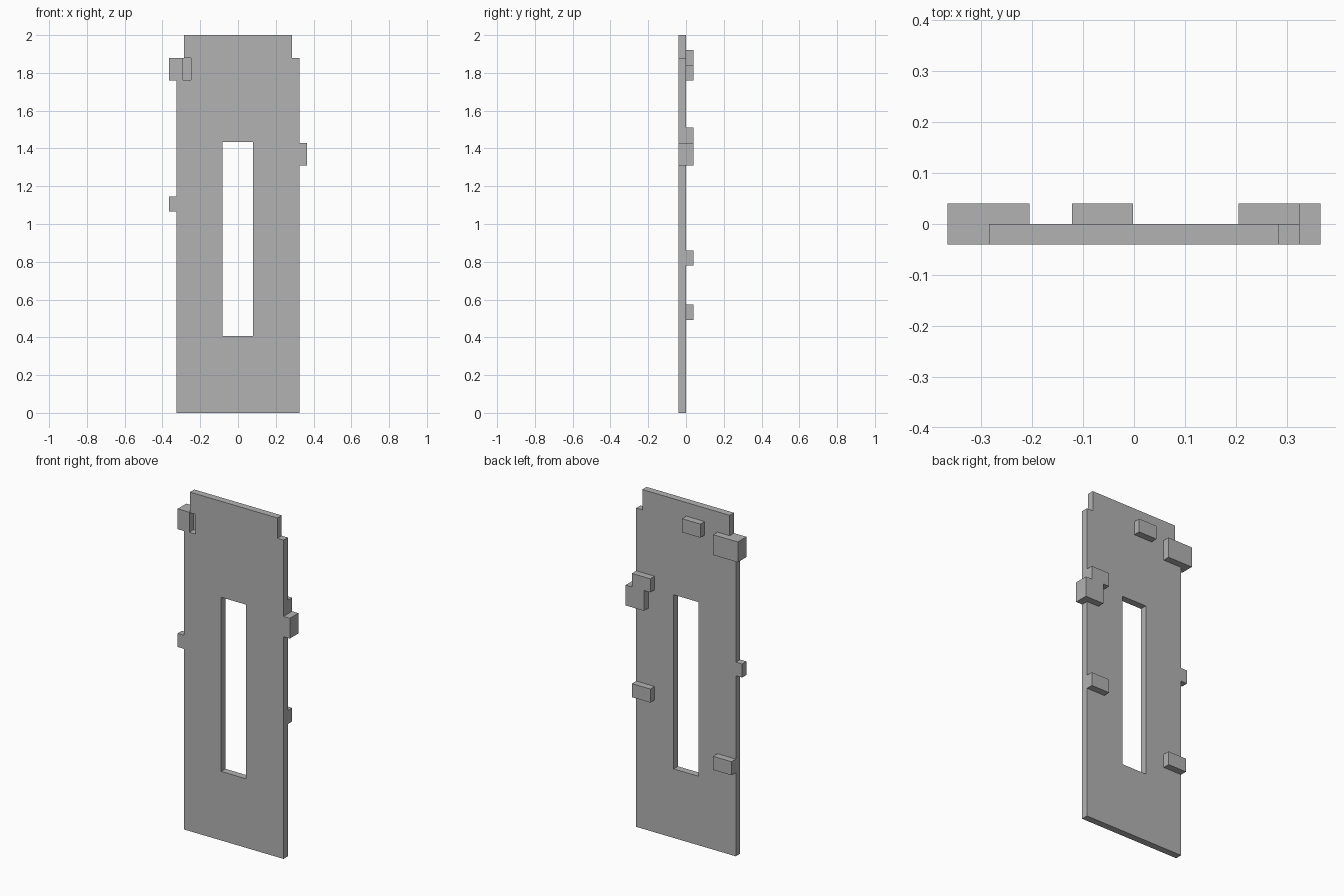
import bpy
import bmesh
from mathutils import Matrix, Vector

cube = bpy.data.objects.get("Cube")
if cube:
    bpy.data.objects.remove(cube)

T = 0.04  # panel thickness, also the depth of the back cleats

grey = bpy.data.materials.new("plain grey")
grey.use_nodes = True
colour = (0.45, 0.45, 0.45, 1)
grey.diffuse_color = colour
grey.node_tree.nodes["Principled BSDF"].inputs["Base Color"].default_value = colour


def add_object(name, bm):
    mesh = bpy.data.meshes.new(name)
    bm.to_mesh(mesh)
    bm.free()
    mesh.materials.append(grey)
    obj = bpy.data.objects.new(name, mesh)
    bpy.context.collection.objects.link(obj)
    return obj


def rectangle(x0, x1, z0, z1):
    return [(x0, z0), (x1, z0), (x1, z1), (x0, z1)]


def cut_sheet(name, loops):
    """Flat sheet in the xz plane: first loop is the outline, the rest are holes."""
    curve = bpy.data.curves.new(name + " profile", "CURVE")
    curve.dimensions = "2D"
    curve.fill_mode = "BOTH"
    curve.extrude = T / 2
    for loop in loops:
        spline = curve.splines.new("POLY")
        spline.points.add(len(loop) - 1)
        for point, (x, z) in zip(spline.points, loop):
            point.co = (x, z, 0, 1)
        spline.use_cyclic_u = True
        spline.use_smooth = False
    helper = bpy.data.objects.new(name + " profile", curve)
    bpy.context.collection.objects.link(helper)
    bpy.context.view_layer.update()
    graph = bpy.context.evaluated_depsgraph_get()
    mesh = bpy.data.meshes.new_from_object(helper.evaluated_get(graph))
    bm = bmesh.new()
    bm.from_mesh(mesh)
    bpy.data.objects.remove(helper)
    bpy.data.curves.remove(curve)
    bpy.data.meshes.remove(mesh)
    # Stand the sheet up with its back face on y = 0
    bm.transform(Matrix.Translation((0, -T / 2, 0)) @ Matrix.Rotation(1.5707963, 4, "X"))
    bmesh.ops.remove_doubles(bm, verts=bm.verts, dist=0.0005)
    bmesh.ops.recalc_face_normals(bm, faces=bm.faces)
    for face in bm.faces:
        face.smooth = False
        face.material_index = 0
    return add_object(name, bm)


def cleat(name, x0, x1, z0, z1):
    """Block standing on the back face of the panel."""
    bm = bmesh.new()
    bmesh.ops.create_cube(bm, size=1)
    bmesh.ops.scale(bm, vec=Vector((x1 - x0, T, z1 - z0)), verts=bm.verts)
    bmesh.ops.translate(bm, vec=Vector(((x0 + x1) / 2, T / 2, (z0 + z1) / 2)), verts=bm.verts)
    return add_object(name, bm)


# Panel outline, anticlockwise from bottom left, with edge tabs and stepped top
side, tab, neck = 0.325, 0.366, 0.285
outline = [
    (-side, 0), (side, 0),
    (side, 1.31), (tab, 1.31), (tab, 1.43), (side, 1.43),
    (side, 1.88), (neck, 1.88), (neck, 2), (-neck, 2), (-neck, 1.88),
    (-tab, 1.88), (-tab, 1.76), (-side, 1.76),
    (-side, 1.145), (-tab, 1.145), (-tab, 1.065), (-side, 1.065),
]
window = rectangle(-0.082, 0.08, 0.407, 1.434)
slot = rectangle(-0.29, -0.25, 1.762, 1.878)
cut_sheet("door panel", [outline, window, slot])

# Cleats on the back face
cleat("top cleat", -0.122, -0.002, 1.84, 1.92)
cleat("upper right corner cleat", -tab, -0.205, 1.76, 1.88)
cleat("upper left cleat", 0.205, side, 1.43, 1.51)
cleat("upper left tab cleat", 0.246, tab, 1.31, 1.43)
cleat("middle left cleat", 0.205, side, 0.78, 0.86)
cleat("lower right cleat", -side, -0.205, 0.493, 0.573)
